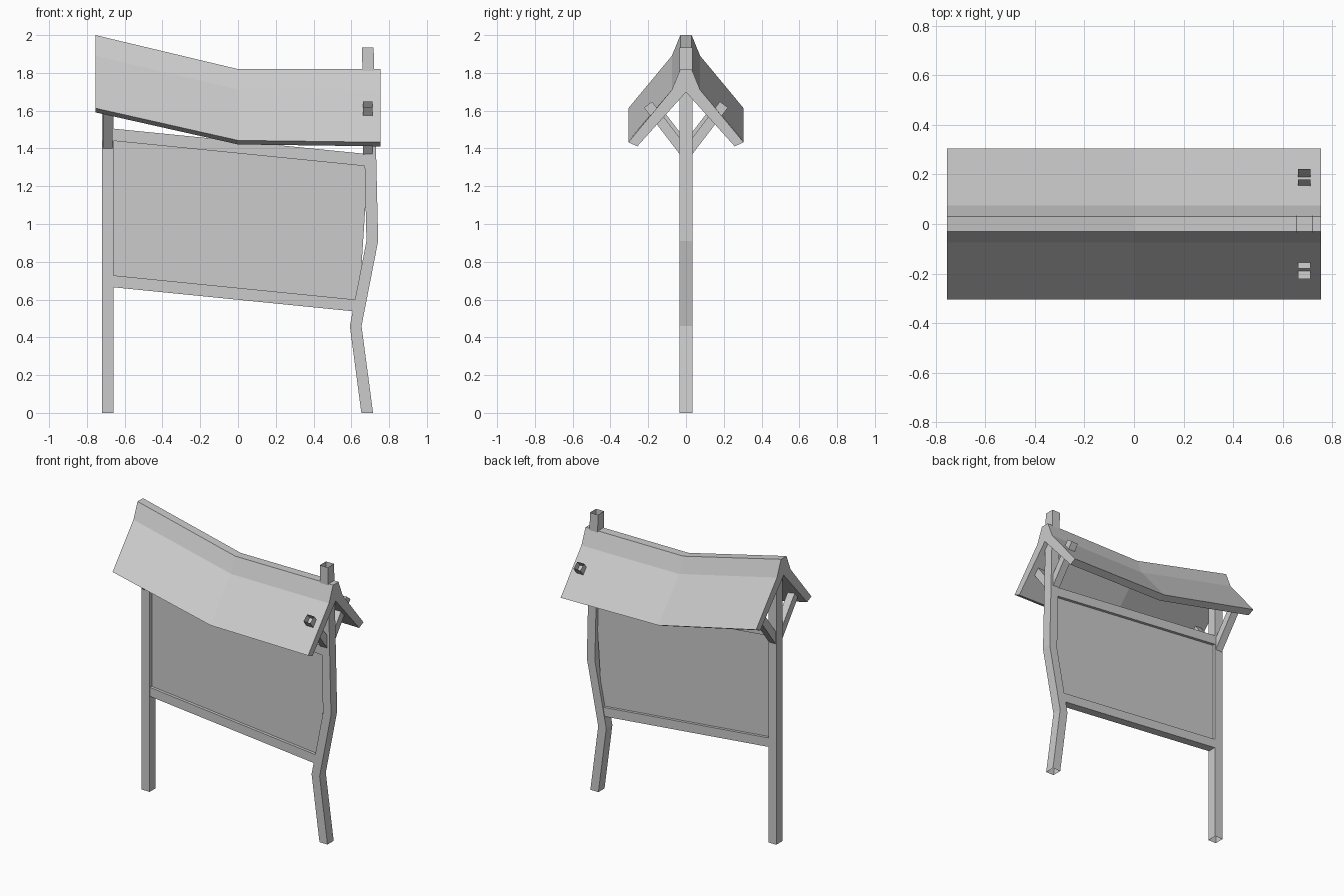
import bpy
import bmesh
from mathutils import Vector

cube = bpy.data.objects.get("Cube")
if cube:
    bpy.data.objects.remove(cube, do_unlink=True)

COLOUR = (0.6, 0.6, 0.6, 1)
grey = bpy.data.materials.new("plain grey")
grey.use_nodes = True
grey.diffuse_color = COLOUR
grey.node_tree.nodes["Principled BSDF"].inputs["Base Color"].default_value = COLOUR


def loft(name, sections, capped=True):
    """Skin a row of matching closed cross-sections."""
    bm = bmesh.new()
    rings = [[bm.verts.new(p) for p in s] for s in sections]
    n = len(rings[0])
    for a, b in zip(rings, rings[1:]):
        for i in range(n):
            j = (i + 1) % n
            bm.faces.new((a[i], a[j], b[j], b[i]))
    if capped:
        bm.faces.new(rings[0])
        bm.faces.new(rings[-1])
    bmesh.ops.recalc_face_normals(bm, faces=bm.faces)
    # open tubes: make sure the walls face away from the centre line
    if not capped:
        f = next(iter(bm.faces))
        centre = sum((v.co for r in rings[:2] for v in r), Vector()) / (2 * n)
        if f.normal.dot(f.calc_center_median() - centre) < 0:
            bmesh.ops.reverse_faces(bm, faces=bm.faces)
    mesh = bpy.data.meshes.new(name)
    bm.to_mesh(mesh)
    bm.free()
    mesh.materials.append(grey)
    obj = bpy.data.objects.new(name, mesh)
    bpy.context.collection.objects.link(obj)
    return obj


def post(name, path, hx=0.031, hy=0.034):
    """Open square tube following (x, z) points."""
    loft(name, [[(x - hx, -hy, z), (x + hx, -hy, z), (x + hx, hy, z), (x - hx, hy, z)]
                for x, z in path], capped=False)


def plank(name, corners, hy):
    """Flat board from (x, z) corners with half thickness hy."""
    loft(name, [[(x, y, z) for x, z in corners] for y in (-hy, hy)])


# Posts: a straight one and a crooked one that pokes through the roof
post("right_post", [(-0.69, 0), (-0.69, 1.88)])
post("left_post", [(0.684, 0), (0.623, 0.46), (0.711, 0.91), (0.687, 1.934)])

# Sloping notice board and its rails
plank("board", [(-0.67, 0.69), (0.64, 0.56), (0.69, 1.34), (-0.67, 1.47)], 0.01)
plank("top_rail", [(-0.67, 1.441), (0.69, 1.305), (0.69, 1.37), (-0.67, 1.506)], 0.03)
plank("bottom_rail", [(-0.67, 0.666), (0.64, 0.535), (0.64, 0.598), (-0.67, 0.729)], 0.03)

# Diagonal braces, open ended
for label, x, lift in (("left", 0.687, 0), ("right", -0.69, 0.03)):
    for side, s in (("front", -1), ("back", 1)):
        start = Vector((x, 0.012 * s, 1.385 + lift))
        end = Vector((x, 0.201 * s, 1.632 + lift))
        across = Vector((0, 0.021 * s, -0.016))
        wide = Vector((0.026, 0, 0))
        loft(f"{label}_{side}_brace",
             [[p - wide - across, p + wide - across, p + wide + across, p - wide + across]
              for p in (start, end)], capped=False)

# Sagging roof: half profile as (y, drop below ridge), mirrored
half = [(0.03, 0), (0.075, 0.11), (0.305, 0.387), (0.258, 0.409)]
profile = half + [(0, 0.122)] + [(-y, d) for y, d in reversed(half)]
loft("roof", [[(x, y, ridge - d * k) for y, d in profile]
              for x, ridge, k in ((-0.755, 2.0, 1), (0, 1.82, 0.975), (0.755, 1.82, 1))])
